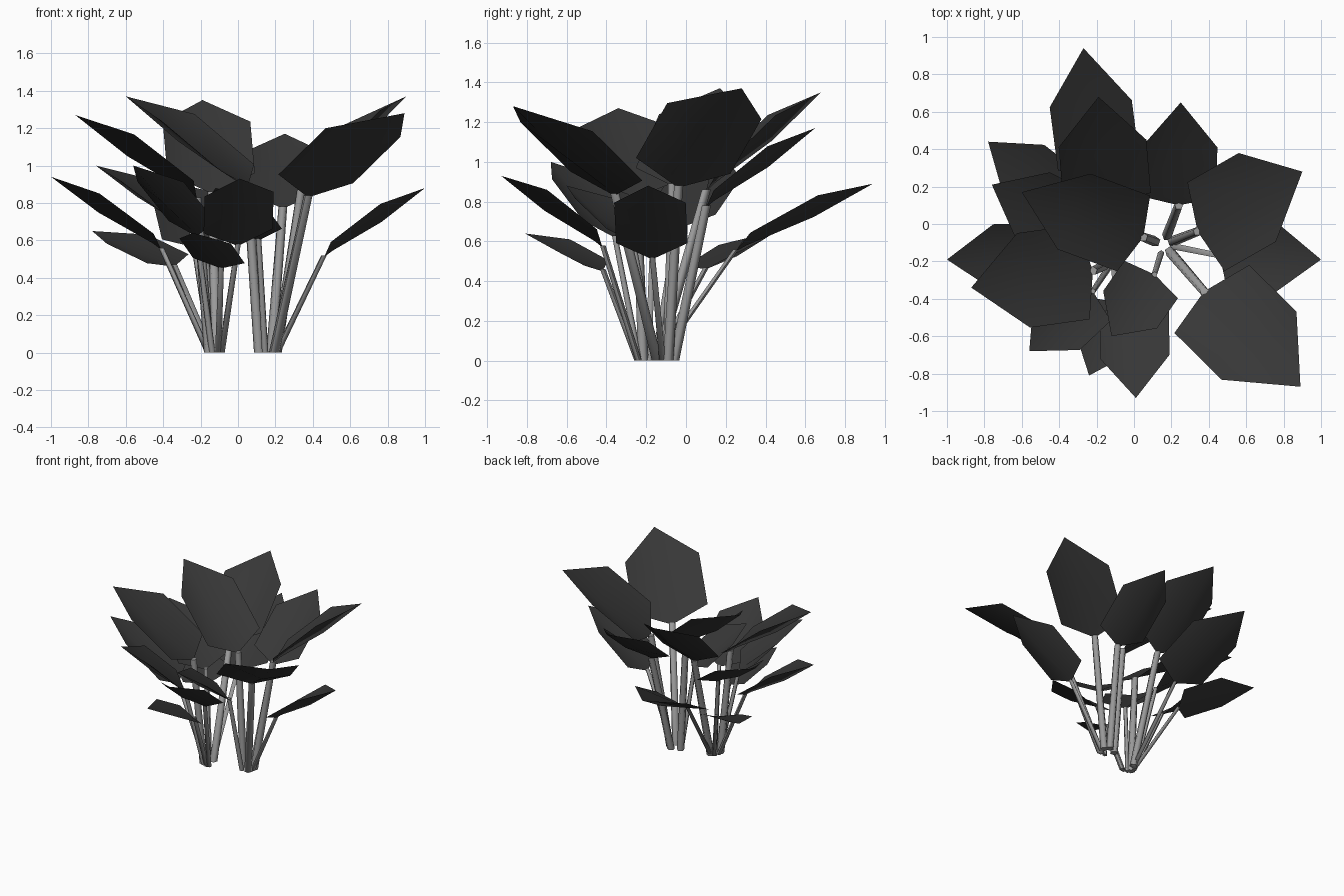
import bpy, bmesh
from mathutils import Vector

cube = bpy.data.objects.get("Cube")
if cube:
    bpy.data.objects.remove(cube)


def material(name, color):
    m = bpy.data.materials.new(name)
    m.use_nodes = True
    m.diffuse_color = color
    m.node_tree.nodes["Principled BSDF"].inputs["Base Color"].default_value = color
    return m


leaf_mat = material("dark leaf grey", (0.038, 0.038, 0.038, 1))
stem_mat = material("pale stem grey", (0.32, 0.32, 0.32, 1))
UP = Vector((0, 0, 1))


def finish(bm, name, mat):
    mesh = bpy.data.meshes.new(name)
    bm.to_mesh(mesh)
    bm.free()
    mesh.materials.append(mat)
    ob = bpy.data.objects.new(name, mesh)
    bpy.context.collection.objects.link(ob)
    bpy.ops.object.select_all(action="DESELECT")
    ob.select_set(True)
    bpy.context.view_layer.objects.active = ob
    bpy.ops.object.shade_smooth_by_angle(angle=1.3)


def add_leaf(name, base, tip, half, roll):
    """Blade folded along a straight midrib, with raised edges and a pointed tip."""
    bm = bmesh.new()
    span = tip - base
    side = span.cross(UP).normalized()
    side += side.cross(span).normalized() * roll
    rows = []
    # run along the blade, height of the midrib, height of the edges
    for run, rib, rim in ((0.08, 0.09, 0.22), (0.57, 0.51, 0.77)):
        mid = base + Vector((span.x * run, span.y * run, span.z * rib))
        lift = UP * span.z * (rim - rib)
        rows.append([bm.verts.new(p) for p in
                     (mid - side * half + lift, mid, mid + side * half + lift)])
    root, point = bm.verts.new(base), bm.verts.new(tip)
    low, high = rows
    for i in range(2):
        bm.faces.new((root, low[i + 1], low[i]))
        bm.faces.new((low[i], low[i + 1], high[i + 1], high[i]))
        bm.faces.new((high[i], high[i + 1], point))
    bmesh.ops.recalc_face_normals(bm, faces=bm.faces)
    if sum(f.normal.z for f in bm.faces) < 0:
        bmesh.ops.reverse_faces(bm, faces=bm.faces)
    finish(bm, name, leaf_mat)


def add_stem(name, foot, top, radius):
    """Straight five-sided stalk, cut flat at the ground."""
    bm = bmesh.new()
    bmesh.ops.create_cone(bm, cap_ends=True, segments=5, radius1=radius,
                          radius2=radius * 0.85, depth=1)
    for v in bm.verts:
        ring = Vector((v.co.x, v.co.y, 0))
        v.co = foot.lerp(top, v.co.z + 0.5) + ring
    finish(bm, name, stem_mat)


# Each clump: centre, then leaves as (base, tip, half width, sideways tilt)
clumps = {
    "left": ((-0.11, -0.195, 0), [
        ((-0.14, 0.10, 0.85), (-0.19, 0.68, 1.35), 0.235, 0.0),
        ((-0.18, 0.25, 0.55), (-0.27, 0.94, 0.89), 0.22, 0.1),
        ((-0.22, -0.25, 0.82), (-0.87, -0.34, 1.27), 0.255, 0.0),
        ((-0.41, -0.17, 0.55), (-1.00, -0.19, 0.94), 0.18, 0.0),
        ((-0.34, 0.10, 0.46), (-0.78, 0.44, 0.65), 0.17, 0.15),
        ((-0.25, -0.05, 0.66), (-0.76, 0.21, 1.00), 0.20, 0.0),
        ((-0.22, -0.36, 0.62), (-0.56, -0.68, 1.00), 0.18, 0.0),
        ((-0.09, -0.42, 0.45), (-0.24, -0.81, 0.64), 0.15, 0.1),
        ((0.00, -0.42, 0.57), (0.01, -0.93, 0.93), 0.185, -0.08),
    ]),
    "right": ((0.16, -0.11, 0), [
        ((0.05, -0.07, 0.88), (-0.60, 0.17, 1.37), 0.22, 0.1),
        ((0.34, -0.04, 0.87), (0.90, 0.28, 1.37), 0.255, 0.2),
        ((0.375, -0.36, 0.83), (0.89, -0.87, 1.28), 0.27, 0.1),
        ((0.24, 0.10, 0.77), (0.25, 0.65, 1.17), 0.20, 0.0),
        ((0.46, -0.17, 0.51), (1.00, -0.19, 0.88), 0.18, 0.0),
        ((0.11, -0.27, 0.60), (-0.12, -0.60, 0.88), 0.175, 0.0),
    ]),
}

for clump, (centre, leaves) in clumps.items():
    centre = Vector(centre)
    for n, (base, tip, half, roll) in enumerate(leaves, 1):
        base, tip = Vector(base), Vector(tip)
        out = Vector((base.x, base.y, 0)) - centre
        foot = centre + out.normalized() * 0.05
        add_leaf(f"{clump}_leaf_{n}", base, tip, half, roll)
        # Taller leaves stand on thicker stalks
        add_stem(f"{clump}_stem_{n}", foot, base + UP * 0.01, 0.029 if base.z > 0.7 else 0.018)
